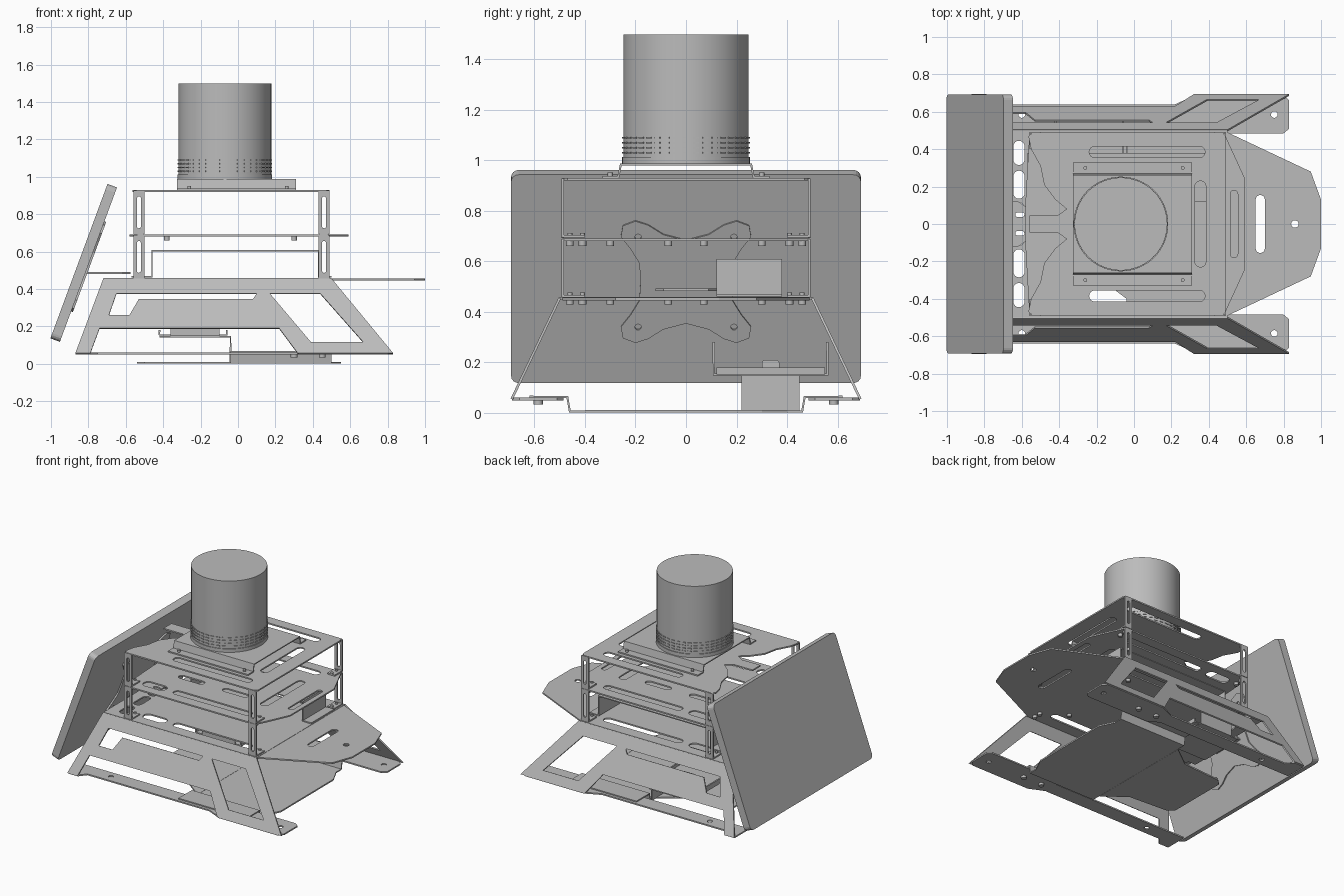
import bpy, bmesh, math
from mathutils import Matrix, Vector

old = bpy.data.objects.get("Cube")
if old:
    bpy.data.objects.remove(old, do_unlink=True)

GREY = (0.5, 0.5, 0.5, 1)
metal = bpy.data.materials.new("grey metal")
metal.use_nodes = True
metal.diffuse_color = GREY
metal.node_tree.nodes["Principled BSDF"].inputs["Base Color"].default_value = GREY
T = 0.01  # sheet thickness


def finish(name, bm, smooth=False):
    mesh = bpy.data.meshes.new(name)
    bmesh.ops.recalc_face_normals(bm, faces=bm.faces)
    bm.to_mesh(mesh)
    bm.free()
    for p in mesh.polygons:
        p.use_smooth = smooth
    if smooth:
        mesh.set_sharp_from_angle(angle=math.radians(35))
    mesh.materials.clear()
    mesh.materials.append(metal)
    obj = bpy.data.objects.new(name, mesh)
    bpy.context.collection.objects.link(obj)
    return obj


def frame(x, y, n, at):
    """Matrix from two in-plane axes, a normal and an origin."""
    m = Matrix((x, y, n)).transposed().to_4x4()
    m.translation = Vector(at)
    return m


def plate(name, outline, holes=(), m=Matrix(), t=T):
    """Flat sheet with holes, centred on its own plane."""
    cu = bpy.data.curves.new(name, "CURVE")
    cu.dimensions, cu.fill_mode, cu.extrude = "2D", "BOTH", t / 2
    for loop in [outline, *holes]:
        s = cu.splines.new("POLY")
        s.points.add(len(loop) - 1)
        for p, (x, y) in zip(s.points, loop):
            p.co = (x, y, 0, 1)
        s.use_cyclic_u = True
    tmp = bpy.data.objects.new(name, cu)
    bpy.context.collection.objects.link(tmp)
    mesh = bpy.data.meshes.new_from_object(
        tmp.evaluated_get(bpy.context.evaluated_depsgraph_get()))
    bm = bmesh.new()
    bm.from_mesh(mesh)
    bpy.data.objects.remove(tmp, do_unlink=True)
    bpy.data.curves.remove(cu)
    bpy.data.meshes.remove(mesh)
    bmesh.ops.remove_doubles(bm, verts=bm.verts, dist=1e-5)
    bmesh.ops.transform(bm, matrix=m, verts=bm.verts)
    return finish(name, bm)


def bent(name, path, a, b, along_x):
    """Folded sheet: a polyline swept from a to b along x or y."""
    bm = bmesh.new()
    rows = [[bm.verts.new((e, p, z) if along_x else (p, e, z)) for p, z in path]
            for e in (a, b)]
    for i in range(len(path) - 1):
        bm.faces.new((rows[0][i], rows[0][i + 1], rows[1][i + 1], rows[1][i]))
    obj = finish(name, bm)
    mod = obj.modifiers.new("sheet", "SOLIDIFY")
    mod.thickness, mod.offset = T, 0
    return obj


def rrect(cx, cy, w, h, r, n=4):
    pts = []
    for k, (sx, sy) in enumerate(((1, 1), (-1, 1), (-1, -1), (1, -1))):
        for i in range(n + 1):
            a = math.pi / 2 * (k + i / n)
            pts.append((cx + sx * (w / 2 - r) + r * math.cos(a),
                        cy + sy * (h / 2 - r) + r * math.sin(a)))
    return pts


def slot(cx, cy, w, h):
    return rrect(cx, cy, w, h, min(w, h) * 0.499)


def both(half):
    """Mirror half an outline in y to close it."""
    return half + [(x, -y) for x, y in reversed(half)]


def level(z):
    return Matrix.Translation((0, 0, z))


def cylinders(name, places, r, h, n=16, smooth=True):
    bm = bmesh.new()
    for p in places:
        bmesh.ops.create_cone(bm, cap_ends=True, segments=n, radius1=r, radius2=r,
                              depth=h, matrix=Matrix.Translation(p))
    return finish(name, bm, smooth)


SIDES = (("left", 1), ("right", -1))

# Sloped side panels of the base, with their window cuts
panel = [(-.72, .455), (.5, .455), (.83, .055), (.32, .055), (.22, .19),
         (-.74, .19), (-.79, .055), (-.87, .055)]
window = [(.17, .375), (.44, .375), (.67, .115), (.39, .115)]
long_cut = [(-.65, .375), (.1, .375), (.08, .345), (-.53, .345), (-.58, .26), (-.69, .26)]
slope = 0.475
for side, s in SIDES:
    m = frame((1, 0, 0), (0, -s * slope, 1), (0, .9 * s, .43), (0, s * (.5 + .455 * slope), 0))
    plate(side + "_base_panel", panel, [window, long_cut], m)
    foot = [(-.87, .69), (-.79, .69), (-.75, .64), (.22, .64), (.33, .69), (.8, .69),
            (.83, .66), (.83, .51), (.8, .485), (.3, .485), (.22, .53), (-.87, .53)]
    holes = [slot(x, s * .585, .035, .035) for x in (-.6, .3, .45, .75)]
    plate(side + "_foot", [(x, s * y) for x, y in foot], holes, level(.055))

# Base deck and the pointed front plate
rails = [slot(.07, s * .385, .62, .06) for _, s in SIDES]
ovals = [slot(-.39, s * .385, .18, .075) for _, s in SIDES]
vents = [slot(-.615, s * y, .06, l) for _, s in SIDES for y, l in ((.21, .15), (.38, .13), (.07, .09))]
plate("base_deck", both([(-.72, .5), (.5, .5)]), rails + ovals + vents, level(.453))
plate("front_plate", both([(.5, .49), (.945, .28), (1, .13)]),
      [slot(.675, 0, .05, .31), slot(.86, 0, .04, .04)], level(.451))

# Floor tray with raised side flanges
plate("floor_tail", both([(-.54, .22), (-.5, .26), (-.2, .28), (-.04, .4)]), [], level(.006))
plate("floor_lip", both([(.5, .4), (.55, .3)]), [], level(.006))
bent("floor_tray", [(-.62, .063), (-.47, .063), (-.46, .006), (.46, .006),
                    (.47, .063), (.62, .063)], -.04, .5, True)

# Bracket and open holder above the floor
bent("holder_bracket", [(-.42, .145), (-.04, .145), (-.04, .01)], .22, .45, False)
bent("holder_cradle", [(.11, .28), (.11, .152), (.56, .152), (.56, .28)], -.36, -.1, True)
bent("holder_ends", [(-.42, .18), (-.42, .155), (-.06, .155), (-.06, .18)], .12, .55, False)
plate("holder_stop", rrect(.335, .18, .07, .06, .015), [],
      frame((0, 1, 0), (0, 0, 1), (1, 0, 0), (-.24, 0, 0)), .07)

# Middle deck, top deck and their slotted corner posts
front_slot = [slot(.355, 0, .06, .46)]
plate("middle_deck", both([(-.58, .12), (-.56, .47), (-.53, .49), (.48, .49), (.59, .25)]),
      rails + ovals + front_slot + [slot(.535, 0, .04, .36)]
      + [slot(x, s * .17, .2, .05) for x in (-.25, .1) for _, s in SIDES], level(.686))
plate("top_deck", both([(-.56, .045), (-.41, .045), (-.36, .08), (-.42, .13), (-.48, .21),
                        (-.5, .31), (-.55, .4), (-.565, .47), (-.54, .49), (.47, .49), (.49, .47)]),
      rails + front_slot, level(.925))
for side, s in SIDES:
    for end, x in (("back", -.53), ("front", .46)):
        for tier, z in (("lower", .572), ("upper", .81)):
            name = f"{tier}_{end}_{side}_post"
            m = frame((1, 0, 0), (0, 0, 1), (0, 1, 0), (x, s * .488, z))
            plate(name, rrect(0, 0, .06, .235, .008), [slot(0, 0, .022, .17)], m)
            bent(name + "_flange", [(s * .488, z - .11), (s * .4, z - .11)], x - .03, x + .03, True)

# Inner bridge shelf between base and middle decks
bent("bridge_shelf", [(-.57, .466), (-.46, .466), (-.46, .605), (.43, .605),
                      (.43, .466), (.5, .466)], .12, .38, False)

# Deck fasteners
corners = [(x, s * y) for x in (-.53, .46) for y in (.41, .46) for _, s in SIDES]
middle = [(-.38, -.07), (-.38, .07), (.3, .3), (.3, -.3)]
cylinders("deck_fasteners", [(x, y, z) for x, y in corners + middle for z in (.44, .672)], .015, .022)
cylinders("deck_screws", [(x, y, z) for x, y in corners for z in (.468, .705)], .01, .016)
cylinders("foot_fasteners", [(x, s * .585, .044) for x in (.3, .45) for _, s in SIDES], .018, .02)

# Sensor stand: open channel with side flanges
bent("sensor_stand", [(-.33, .934), (-.268, .934), (-.258, .984), (.258, .984),
                      (.268, .934), (.33, .934)], -.325, .31, True)
cylinders("stand_screws", [(x, s * .3, .945) for x in (-.26, .26) for _, s in SIDES], .01, .015)

# Cylindrical sensor with a ring of vents
cx = -.07
cylinders("sensor_body", [(cx, 0, 1.243)], .248, .51, 96)
cylinders("sensor_collar", [(cx, 0, 1.0)], .253, .025, 96)
bm = bmesh.new()
for row in range(4):
    for i in range(40):
        turn = Matrix.Rotation(math.tau * i / 40, 4, "Z")
        m = level(1.03 + row * .02) @ Matrix.Translation((cx, 0, 0)) @ turn
        m = m @ Matrix.Translation((.248, 0, 0)) @ Matrix.Diagonal((.01, .024, .006, 1))
        bmesh.ops.create_cube(bm, size=1, matrix=m)
finish("sensor_vents", bm)

# Tilted display with its lobed mount and support tongue
up, out = Vector((.347, 0, .938)), Vector((.938, 0, -.347))
centre = Vector((-.825, 0, .54))
plate("display", rrect(0, 0, 1.385, .88, .03), [], frame((0, 1, 0), up, out, centre), .054)
quarter = [(.18, 0), (.185, .08), (.22, .14), (.258, .19), (.25, .237), (.2, .257),
           (.15, .24), (.09, .2), (0, .175)]
half = quarter + [(-x, y) for x, y in reversed(quarter[:-1])]
lobes = half + [(x, -y) for x, y in reversed(half[1:-1])]
m = frame((0, 1, 0), up, out, centre + out * .032 - up * .01)
plate("display_mount", lobes, [slot(sx * .19, sy * .19, .025, .025)
                               for sx in (-1, 1) for sy in (-1, 1)], m)
plate("mount_tongue", both([(-.81, .12), (-.62, .12), (-.575, .09)]),
      [slot(-.61, y, .05, .025) for y in (-.05, .05)], level(.487))
